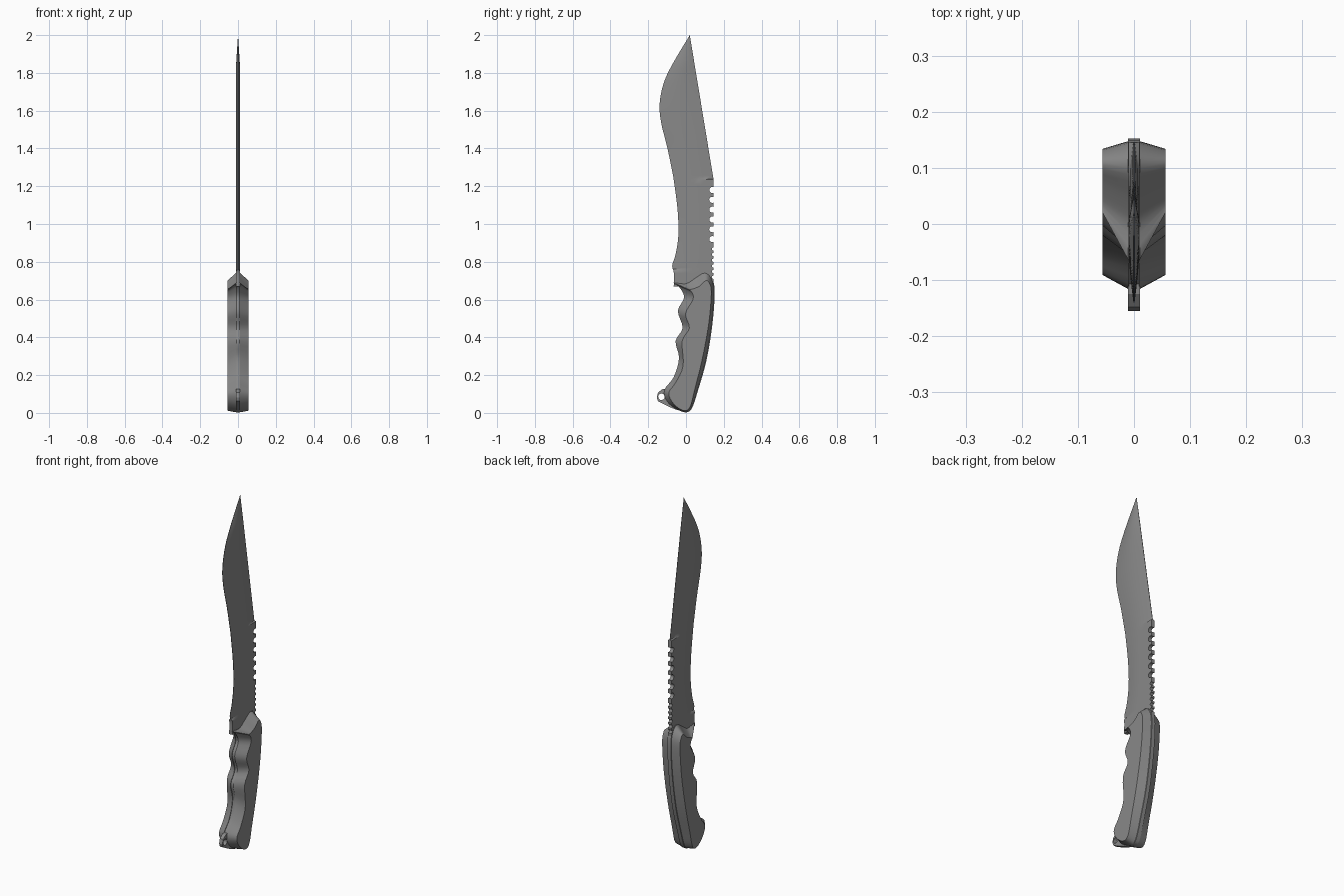
import bpy, bmesh, math
from mathutils import Matrix, Vector

cube = bpy.data.objects.get("Cube")
if cube:
    bpy.data.objects.remove(cube, do_unlink=True)

steel = bpy.data.materials.new("mid_grey")
steel.use_nodes = True
GREY = (0.25, 0.25, 0.25, 1)
steel.diffuse_color = GREY
steel.node_tree.nodes["Principled BSDF"].inputs["Base Color"].default_value = GREY


def spline(points, steps, closed):
    """Smooth curve through points of any dimension."""
    n = len(points)
    pick = (lambda i: points[i % n]) if closed else (lambda i: points[max(0, min(n - 1, i))])
    out = []
    for i in range(n if closed else n - 1):
        for s in range(steps):
            t = s / steps
            out.append([0.5 * (2 * b + (c - a) * t + (2 * a - 5 * b + 4 * c - d) * t * t
                               + (3 * b - a - 3 * c + d) * t ** 3)
                        for a, b, c, d in zip(*(pick(i + k) for k in (-1, 0, 1, 2)))])
    return out if closed else out + [list(points[-1])]


def loft(bm, rings):
    """Bridge equal rings of coordinates and cap both ends."""
    loops = [[bm.verts.new(p) for p in ring] for ring in rings]
    for lower, upper in zip(loops, loops[1:]):
        for i in range(len(lower)):
            bm.faces.new((lower[i - 1], lower[i], upper[i], upper[i - 1]))
    bm.faces.new(loops[0])
    bm.faces.new(loops[-1])


def finish(name, bm):
    bmesh.ops.remove_doubles(bm, verts=bm.verts, dist=1e-5)
    bmesh.ops.recalc_face_normals(bm, faces=bm.faces)
    mesh = bpy.data.meshes.new(name)
    bm.to_mesh(mesh)
    bm.free()
    mesh.materials.append(steel)
    obj = bpy.data.objects.new(name, mesh)
    bpy.context.collection.objects.link(obj)
    return obj


def activate(obj):
    bpy.ops.object.select_all(action='DESELECT')
    obj.select_set(True)
    bpy.context.view_layer.objects.active = obj


def smooth(obj):
    activate(obj)
    bpy.ops.object.shade_smooth_by_angle(angle=math.radians(30))


def drill(obj, holes):
    """Cut round holes (y, z, radius) across the thickness."""
    bm = bmesh.new()
    for y, z, r in holes:
        bmesh.ops.create_cone(bm, cap_ends=True, segments=20, radius1=r, radius2=r, depth=0.2,
                              matrix=Matrix.Translation((0, y, z)) @ Matrix.Rotation(math.pi / 2, 4, 'Y'))
    cutter = finish("hole_cutter", bm)
    cutter.hide_render = True
    mod = obj.modifiers.new("holes", 'BOOLEAN')
    mod.operation, mod.solver, mod.object = 'DIFFERENCE', 'EXACT', cutter
    activate(obj)
    bpy.ops.object.modifier_apply(modifier=mod.name)
    bpy.data.objects.remove(cutter, do_unlink=True)


# Blade: lens sections between the curved cutting edge and the straight spine
SHOULDER, TIP = 1.235, 2.0
edge = spline([(-.065, .67), (-.064, .74), (-.073, .78), (-.055, .84), (-.04, .945),
               (-.045, 1.08), (-.065, SHOULDER)], 4, False)
edge += spline([(-.065, SHOULDER + .004), (-.098, 1.4), (-.13, 1.53), (-.14, 1.63),
                (-.12, 1.74), (-.075, 1.84), (.02, TIP)], 6, False)
columns = [0, .08, .2, .35, .5, .65, .8, .92, 1]


def half_thickness(t, z):
    if z <= SHOULDER:
        if z < .76:
            return .01
        return .001 + .009 * (math.sin(math.pi * t) if t < .5 else 1)
    return (.001 + .009 * math.sin(math.pi * t)) * min(1, (TIP - z) / .15)


rings = []
for front, z in edge:
    back = .146 if z <= SHOULDER else .146 - .126 * (z - SHOULDER) / (TIP - SHOULDER)
    side = [(half_thickness(t, z), front + (back - front) * t, z) for t in columns]
    rings.append(side + [(-x, y, z) for x, y, z in reversed(side)])
bm = bmesh.new()
loft(bm, rings)
blade = finish("blade", bm)

# Saw notches along the spine, large above and fine below
drill(blade, [(.139, 1.18 - .052 * i, .016) for i in range(6)]
      + [(.146, .868 - .03 * i, .009) for i in range(6)])
smooth(blade)

# Handle outline: seam y, z and raised face y, z around the grip
outline = spline([
    (-.066, .69, .02, .652), (0, .685, .035, .656), (.05, .715, .07, .67), (.1, .742, .105, .7),
    (.135, .71, .125, .685), (.148, .64, .134, .63), (.136, .47, .12, .47), (.105, .28, .085, .28),
    (.06, .12, .045, .12), (.03, .03, .025, .04), (0, .003, 0, .012), (-.05, .02, -.04, .025),
    (-.1, .06, -.078, .065), (-.115, .12, -.09, .11), (-.065, .19, -.055, .16),
    (-.037, .29, -.015, .25), (-.055, .38, -.02, .38), (-.018, .45, .018, .45),
    (-.043, .54, -.003, .525), (-.01, .61, .037, .6), (-.035, .665, .033, .635)], 4, True)

# Grip scales on both sides
for name, sign in (("left_grip_scale", 1), ("right_grip_scale", -1)):
    bm = bmesh.new()
    loft(bm, [[(sign * .009, p[0], p[1]) for p in outline],
              [(sign * .056, p[2], p[3]) for p in outline]])
    smooth(finish(name, bm))


def plate(name, points, half):
    bm = bmesh.new()
    loft(bm, [[(x, y, z) for y, z in points] for x in (-half, half)])
    return finish(name, bm)


# Tang between the scales, proud at the back and recessed at the fingers
smooth(plate("tang", [(p[0] + .004, p[1]) for p in outline], .011))

# Lanyard loop at the butt
loop = plate("lanyard_loop", [(-.148, .062), (-.155, .082), (-.148, .108), (-.125, .125),
                              (-.08, .13), (0, .08), (0, .005), (-.05, .016), (-.09, .032)], .0105)
drill(loop, [(-.13, .085, .017)])
smooth(loop)
